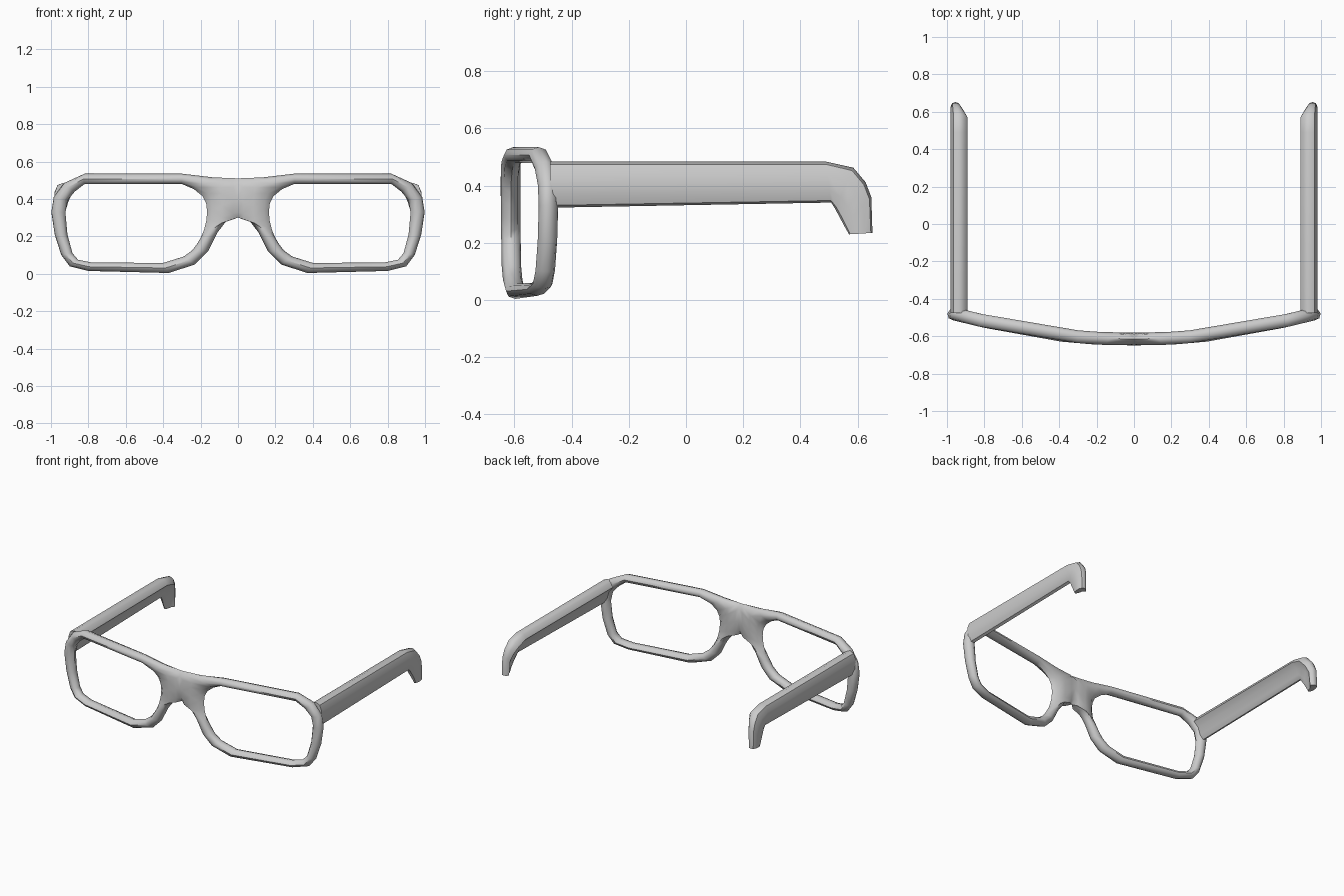
import bpy, bmesh, math

if "Cube" in bpy.data.objects:
    bpy.data.objects.remove(bpy.data.objects["Cube"])


def lerp(a, b, t):
    return a + (b - a) * t


# wrap of the front: depth (y) as a function of |x|
WRAP = [(0, -.615), (.2, -.611), (.38, -.596), (.8, -.52), (.96, -.481), (1.01, -.478)]


def wrap_y(x):
    for (x0, y0), (x1, y1) in zip(WRAP, WRAP[1:]):
        if x <= x1:
            return lerp(y0, y1, (x - x0) / (x1 - x0))
    return WRAP[-1][1]


def finish(name, bm, angle):
    bmesh.ops.remove_doubles(bm, verts=bm.verts, dist=1e-4)
    bmesh.ops.recalc_face_normals(bm, faces=bm.faces)
    mesh = bpy.data.meshes.new(name)
    bm.to_mesh(mesh)
    bm.free()
    ob = bpy.data.objects.new(name, mesh)
    bpy.context.collection.objects.link(ob)
    bpy.ops.object.select_all(action='DESELECT')
    ob.select_set(True)
    bpy.context.view_layer.objects.active = ob
    bpy.ops.object.shade_smooth_by_angle(angle=math.radians(angle))
    mirror = ob.modifiers.new("Mirror", 'MIRROR')
    mirror.use_clip = True
    # keep the mirror ahead of any smoothing modifier
    ob.modifiers.move(len(ob.modifiers) - 1, 0)
    return ob


# front frame: pairs of (inner x, inner z, outer x, outer z, seam depth)
RIM = [
    (.30, .48, .30, .535, 0), (.82, .48, .82, .535, 0), (.872, .44, .93, .485, 0),
    (.91, .395, .985, .41, 0), (.923, .33, .998, .33, 0), (.912, .21, .98, .21, 0),
    (.885, .11, .945, .10, 0), (.855, .075, .90, .04, 0), (.78, .06, .80, .015, 0),
    (.40, .058, .37, .004, 0), (.29, .092, .23, .05, 0), (.245, .125, .16, .12, 0),
    (.215, .165, .11, .22, 0), (.193, .205, .06, .285, 0), (.18, .24, 0, .30, 0),
    (.17, .28, 0, .33, .8), (.165, .33, 0, .40, 1), (.17, .375, 0, .48, .8),
    (.19, .415, 0, .51, 0), (.235, .452, .13, .515, 0),
]
H = .034
bm = bmesh.new()
rings = []
for ix, iz, ox, oz, s in RIM:
    profile = [(1, s), (.84, .72 + .28 * s), (.5, 1), (.16, .72), (0, 0)]
    pts = [(t, -d) for t, d in profile] + [(t, d) for t, d in profile[-2::-1]]
    ring = []
    for t, d in pts:
        x, z = lerp(ix, ox, t), lerp(iz, oz, t)
        # depth offset follows the wrap normal
        ring.append(bm.verts.new((max(0, x - d * H * .2 * min(1, x)), wrap_y(x) + d * H, z)))
    rings.append(ring)
for a, b in zip(rings, rings[1:] + rings[:1]):
    for j in range(8):
        bm.faces.new((a[j], a[j + 1], b[j + 1], b[j]))
finish("front_frame", bm, 50)

# temple arms: section (x, height fraction) swept along top/bottom edge pairs
SECTION = [(.89, .74), (.908, .93), (.937, 1), (.965, .93), (.98, .68), (.981, .3),
           (.968, .05), (.95, 0), (.932, .2), (.92, .5)]
ARM = [  # top y, top z, bottom y, bottom z, width
    (-.475, .485, -.475, .323, 1), (.49, .484, .508, .341, 1), (.585, .463, .522, .318, 1),
    (.628, .412, .537, .29, .8), (.648, .36, .553, .26, .65), (.652, .235, .57, .23, .6),
]
bm = bmesh.new()
rings = [[bm.verts.new((.983 - (.983 - x) * w, lerp(by, ty, v), lerp(bz, tz, v)))
          for x, v in SECTION] for ty, tz, by, bz, w in ARM]
n = len(SECTION)
for a, b in zip(rings, rings[1:]):
    for j in range(n):
        k = (j + 1) % n
        bm.faces.new((a[j], a[k], b[k], b[j]))
bm.faces.new(rings[0])
bm.faces.new(rings[-1])
finish("temple_arms", bm, 45)
